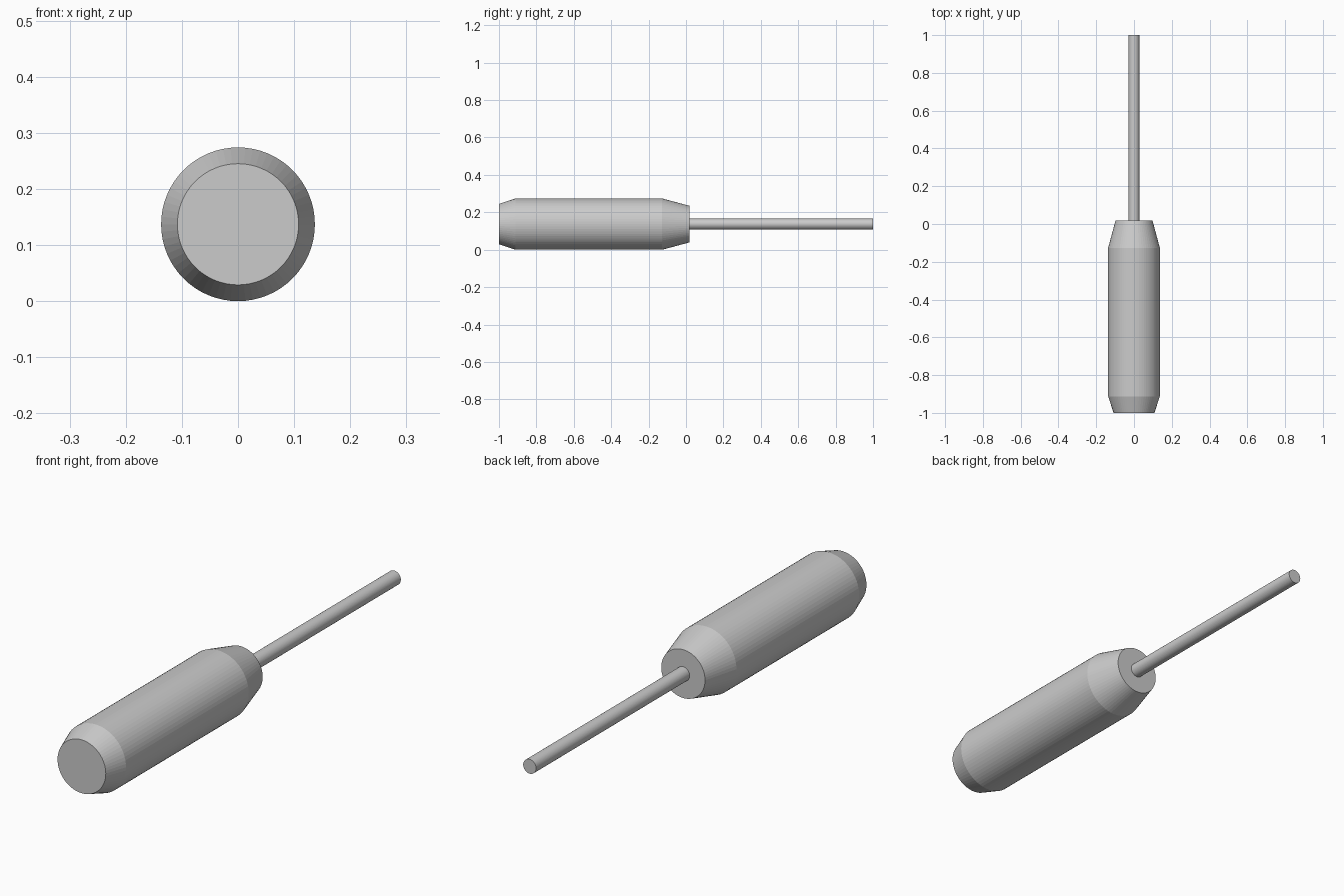
import bpy, bmesh, math

if "Cube" in bpy.data.objects:
    bpy.data.objects.remove(bpy.data.objects["Cube"])

SIDES = 64
AXIS_Z = 0.137

grey = bpy.data.materials.new("light_grey")
grey.diffuse_color = (0.6, 0.6, 0.6, 1)
grey.use_nodes = True
grey.node_tree.nodes["Principled BSDF"].inputs["Base Color"].default_value = grey.diffuse_color


def turned_part(name, profile):
    """Lathe a list of (y, radius) rings around the long axis, with flat end caps."""
    bm = bmesh.new()
    rings = []
    for y, r in profile:
        angles = [2 * math.pi * i / SIDES for i in range(SIDES)]
        rings.append([bm.verts.new((r * math.cos(a), y, AXIS_Z + r * math.sin(a))) for a in angles])
    for a, b in zip(rings, rings[1:]):
        for i in range(SIDES):
            j = (i + 1) % SIDES
            bm.faces.new((a[i], a[j], b[j], b[i]))
    bm.faces.new(rings[0])
    bm.faces.new(rings[-1])
    bmesh.ops.recalc_face_normals(bm, faces=bm.faces)
    mesh = bpy.data.meshes.new(name)
    bm.to_mesh(mesh)
    bm.free()
    mesh.materials.append(grey)
    obj = bpy.data.objects.new(name, mesh)
    bpy.context.collection.objects.link(obj)
    return obj


# Handle with a tapered butt and a longer tapered neck
turned_part("handle", [(-1, 0.108), (-0.912, 0.137), (-0.127, 0.137), (0.018, 0.098)])

# Thin straight shaft, seated slightly inside the handle
turned_part("shaft", [(0.0, 0.029), (1, 0.029)])
